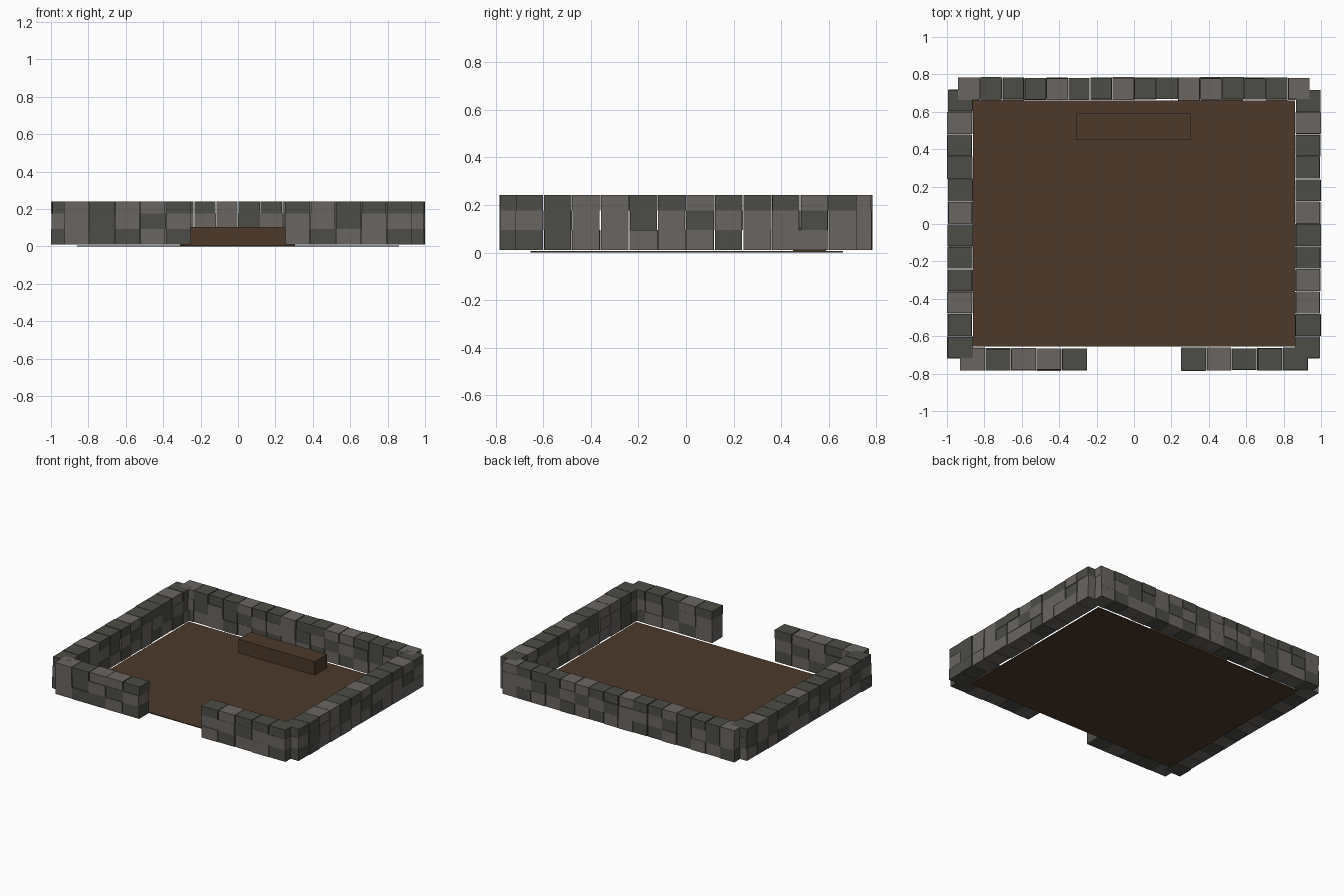
import bpy, bmesh, random
from mathutils import Matrix

if "Cube" in bpy.data.objects:
    bpy.data.objects.remove(bpy.data.objects["Cube"])

random.seed(4)


def material(name, rgb):
    m = bpy.data.materials.new(name)
    m.diffuse_color = (*rgb, 1)
    m.use_nodes = True
    m.node_tree.nodes["Principled BSDF"].inputs["Base Color"].default_value = m.diffuse_color
    return m


dark = material("dark stone", (0.073, 0.075, 0.063))
light = material("light stone", (0.144, 0.130, 0.122))
brown = material("brown earth", (0.075, 0.042, 0.024))


def add_box(bm, lo, hi, mat=0):
    size = [b - a for a, b in zip(lo, hi)]
    mid = [(a + b) / 2 for a, b in zip(lo, hi)]
    m = Matrix.Translation(mid) @ Matrix.Diagonal((*size, 1))
    verts = bmesh.ops.create_cube(bm, size=1, matrix=m)["verts"]
    for f in {f for v in verts for f in v.link_faces}:
        f.material_index = mat


def finish(bm, name, mats):
    mesh = bpy.data.meshes.new(name)
    bm.to_mesh(mesh)
    bm.free()
    for m in mats:
        mesh.materials.append(m)
    bpy.context.collection.objects.link(bpy.data.objects.new(name, mesh))


# Course heights, bottom to top
COURSES = [(0.01, 0.094), (0.094, 0.176), (0.176, 0.241)]


def wall(name, axis, start, end, centre, thick, rows):
    """Three courses of blocks; rows hold D/L colours, bottom to top."""
    bm = bmesh.new()
    for (z0, z1), row in zip(COURSES, rows):
        step = (end - start) / len(row)
        for i, c in enumerate(row):
            a = start + i * step + random.uniform(0, 0.004)
            b = start + (i + 1) * step - random.uniform(0, 0.004)
            t0 = centre - thick / 2 + random.uniform(0, 0.008)
            t1 = centre + thick / 2 - random.uniform(0, 0.008)
            lo, hi = ((a, t0, z0), (b, t1, z1)) if axis == "x" else ((t0, a, z0), (t1, b, z1))
            add_box(bm, lo, hi, "DL".index(c))
    finish(bm, name, (dark, light))


# Stone walls, with the doorway gap in the front
wall("back_wall", "x", -0.94, 0.94, 0.723, 0.125,
     ["DLLDLDDLLDLDLLDL", "LDLDDLLLDLDLDDLL", "LDDDLDDLDDLLDDDL"])
wall("left_wall", "y", -0.72, 0.72, -0.93, 0.14,
     ["DLLDLDLLDLDL", "LDLLDLDLLDLD", "DDLDDDLDDDLD"])
wall("right_wall", "y", -0.72, 0.72, 0.93, 0.14,
     ["DDLLLLLDLLLL", "LDLLDLDLLLDL", "DDLLDDLDDDLD"])
wall("front_wall_left", "x", -0.93, -0.25, -0.723, 0.125,
     ["LDDLD", "LDLDL", "LDLLD"])
wall("front_wall_right", "x", 0.25, 0.93, -0.723, 0.125,
     ["LDLLD", "LLDLL", "DLDDD"])

# Earth floor
bm = bmesh.new()
add_box(bm, (-0.86, -0.655, 0), (0.86, 0.66, 0.006))
finish(bm, "floor", [brown])

# Low bench near the back
bm = bmesh.new()
add_box(bm, (-0.31, 0.45, 0.003), (0.305, 0.59, 0.105))
finish(bm, "bench", [brown])
